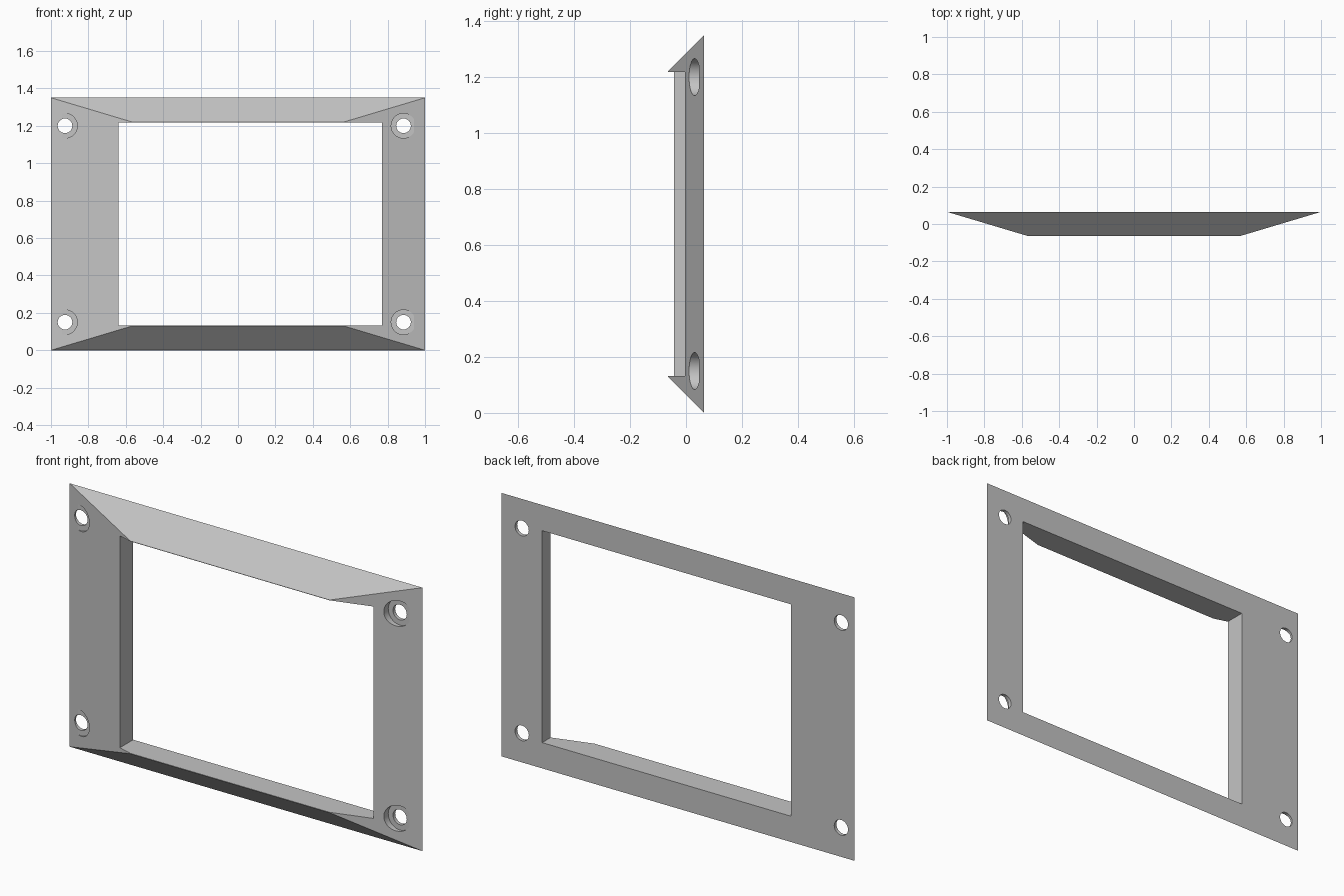
import bpy
import bmesh
import math
from mathutils import Matrix

if "Cube" in bpy.data.objects:
    bpy.data.objects.remove(bpy.data.objects["Cube"], do_unlink=True)

HEIGHT, BACK, FRONT, BEVEL = 1.35, 0.065, -0.065, 0.13
FRONT_HALF = 0.565                       # half width of the raised front
WINDOW = (-0.64, 0.77, 0.132, 1.218)     # left, right, bottom, top
SEAT_Y = 0.047                           # floor of the screw recesses

grey = bpy.data.materials.new("plain_grey")
grey.use_nodes = True
grey.diffuse_color = (0.55, 0.55, 0.55, 1)
grey.node_tree.nodes["Principled BSDF"].inputs["Base Color"].default_value = grey.diffuse_color


def make_object(name, bm):
    bmesh.ops.recalc_face_normals(bm, faces=bm.faces)
    mesh = bpy.data.meshes.new(name)
    bm.to_mesh(mesh)
    bm.free()
    mesh.materials.append(grey)
    obj = bpy.data.objects.new(name, mesh)
    bpy.context.collection.objects.link(obj)
    return obj


def loft(name, back, front):
    """Solid between two rectangles (x0, x1, z0, z1, y)."""
    bm = bmesh.new()
    rings = []
    for x0, x1, z0, z1, y in (back, front):
        rings.append([bm.verts.new((x, y, z)) for x, z in
                      ((x0, z0), (x1, z0), (x1, z1), (x0, z1))])
    a, b = rings
    bm.faces.new(a)
    bm.faces.new(b)
    for i in range(4):
        j = (i + 1) % 4
        bm.faces.new((a[i], a[j], b[j], b[i]))
    return make_object(name, bm)


def cylinder(name, x, z, radius, y0, y1):
    bm = bmesh.new()
    place = Matrix.Translation((x, (y0 + y1) / 2, z)) @ Matrix.Rotation(math.pi / 2, 4, "X")
    bmesh.ops.create_cone(bm, cap_ends=True, segments=48, radius1=radius,
                          radius2=radius, depth=y1 - y0, matrix=place)
    return make_object(name, bm)


def cut(target, cutter):
    cutter.hide_render = True
    mod = target.modifiers.new("cut", "BOOLEAN")
    mod.operation = "DIFFERENCE"
    mod.solver = "EXACT"
    mod.object = cutter
    bpy.context.view_layer.objects.active = target
    bpy.ops.object.modifier_apply(modifier=mod.name)
    bpy.data.objects.remove(cutter, do_unlink=True)


# Sloped bezel body
frame = loft("bezel_frame", (-1, 1, 0, HEIGHT, BACK),
             (-FRONT_HALF, FRONT_HALF, BEVEL, HEIGHT - BEVEL, FRONT))

# Off-centre window
cut(frame, loft("window_cutter", (*WINDOW, 0.3), (*WINDOW, -0.3)))

# Screw holes with flat-bottomed recesses
for x in (-0.925, 0.885):
    for z in (0.15, HEIGHT - 0.15):
        cut(frame, cylinder("recess_cutter", x, z, 0.066, -0.2, SEAT_Y))
        cut(frame, cylinder("hole_cutter", x, z, 0.039, -0.2, 0.2))

# Smooth bores, sharp edges
bpy.ops.object.select_all(action="DESELECT")
frame.select_set(True)
bpy.context.view_layer.objects.active = frame
bpy.ops.object.shade_smooth_by_angle(angle=math.radians(15))
